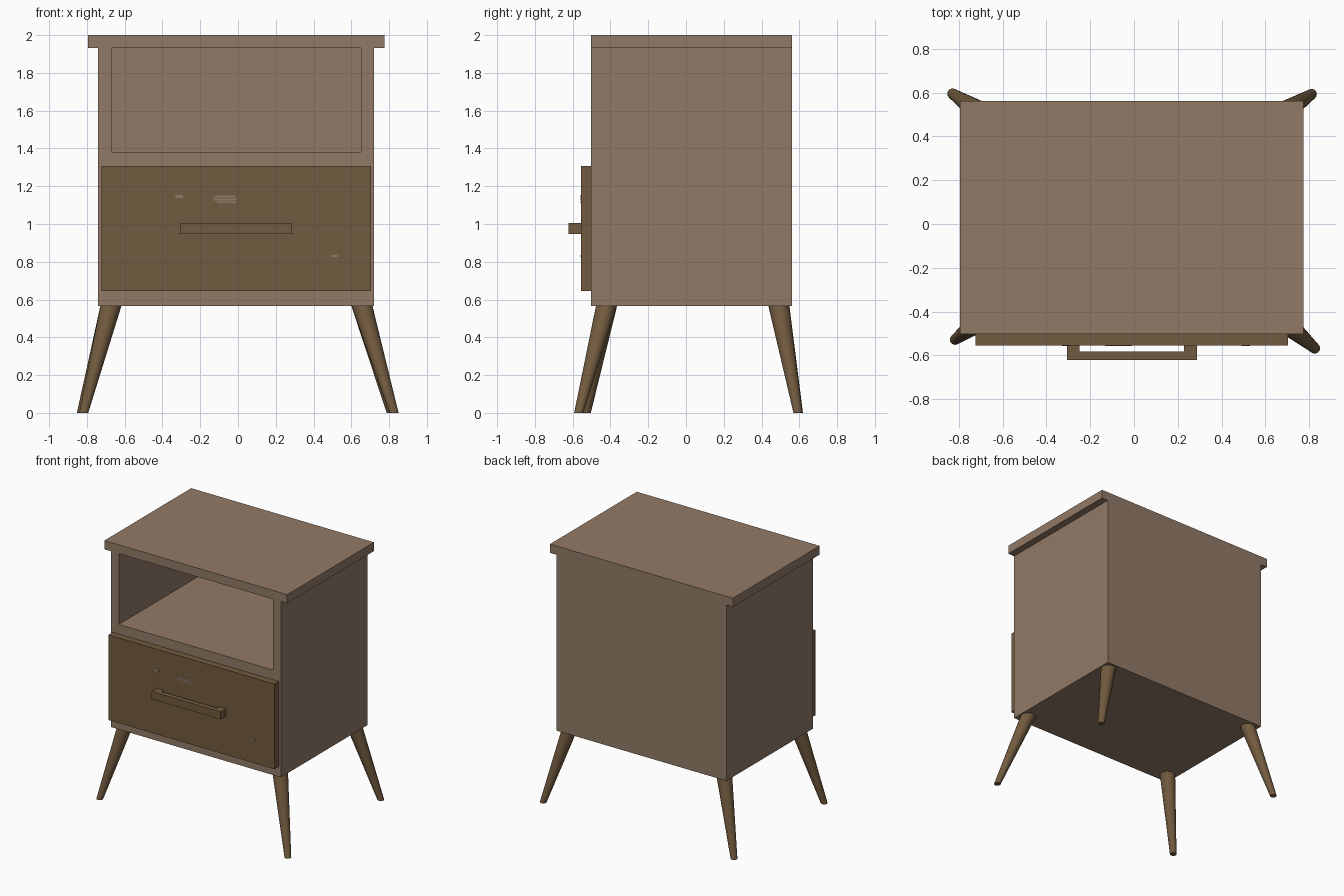
import bpy, bmesh, math

if "Cube" in bpy.data.objects:
    bpy.data.objects.remove(bpy.data.objects["Cube"])

CX = -0.01                       # centre line of the cabinet
FRONT, BACK = -0.503, 0.561      # depth of the cabinet


def material(name, rgb):
    m = bpy.data.materials.new(name)
    m.diffuse_color = (*rgb, 1.0)
    m.use_nodes = True
    m.node_tree.nodes["Principled BSDF"].inputs["Base Color"].default_value = m.diffuse_color
    return m


light_wood = material("light wood", (0.288, 0.195, 0.136))
dark_wood = material("dark wood", (0.171, 0.105, 0.050))


def finish(name, bm, mat):
    bmesh.ops.recalc_face_normals(bm, faces=bm.faces[:])
    me = bpy.data.meshes.new(name)
    bm.to_mesh(me)
    bm.free()
    me.materials.append(mat)
    ob = bpy.data.objects.new(name, me)
    bpy.context.collection.objects.link(ob)
    return ob


def box(name, x, y, z, mat):
    """Box from (min, max) ranges."""
    bm = bmesh.new()
    bmesh.ops.create_cube(bm, size=1)
    for v in bm.verts:
        v.co = [r[0] if c < 0 else r[1] for c, r in zip(v.co, (x, y, z))]
    return finish(name, bm, mat)


def span(half, centre=CX):
    return (centre - half, centre + half)


# cabinet body with an open shelf cut into the front
body = box("cabinet_body", span(0.73), (FRONT, BACK), (0.567, 1.932), light_wood)
cutter = box("shelf_cutter", span(0.661), (FRONT - 0.2, 0.50), (1.382, 2.1), light_wood)
cutter.hide_render = True
cutter.hide_viewport = True
cutter.display_type = 'WIRE'
cut = body.modifiers.new("shelf opening", 'BOOLEAN')
cut.operation = 'DIFFERENCE'
cut.solver = 'EXACT'
cut.object = cutter

# overhanging top board
box("top_board", span(0.785), (FRONT, BACK), (1.932, 2.0), light_wood)

# drawer front
DRAWER = -0.556
box("drawer_front", span(0.713), (DRAWER, FRONT), (0.646, 1.307), dark_wood)

# pale wood flecks on the drawer, as thin plates
for i, (x, z, w, h) in enumerate([(-0.07, 1.145, 0.055, 0.006), (-0.07, 1.13, 0.062, 0.006),
                                  (-0.06, 1.115, 0.05, 0.005), (-0.31, 1.145, 0.02, 0.008),
                                  (0.51, 0.83, 0.02, 0.006)]):
    box(f"wood_fleck_{i + 1}", span(w, x), (DRAWER - 0.002, DRAWER), span(h, z), light_wood)

# handle: a U-shaped bracket extruded upward
outline = [(-0.297, DRAWER), (-0.297, -0.622), (0.297, -0.622), (0.297, DRAWER),
           (0.239, DRAWER), (0.239, -0.583), (-0.239, -0.583), (-0.239, DRAWER)]
bm = bmesh.new()
face = bm.faces.new([bm.verts.new((CX + x, y, 0.946)) for x, y in outline])
ext = bmesh.ops.extrude_face_region(bm, geom=[face])
for g in ext["geom"]:
    if isinstance(g, bmesh.types.BMVert):
        g.co.z = 1.005
finish("drawer_handle", bm, dark_wood)

# splayed tapered legs: (top centre, foot centre)
legs = {
    "front_left_leg": ((-0.672, -0.42), (-0.817, -0.528)),
    "front_right_leg": ((0.655, -0.42), (0.826, -0.568)),
    "back_left_leg": ((-0.672, 0.491), (-0.829, 0.595)),
    "back_right_leg": ((0.655, 0.491), (0.811, 0.593)),
}
for name, (top, foot) in legs.items():
    bm = bmesh.new()
    bmesh.ops.create_cone(bm, cap_ends=True, segments=24, radius1=0.024, radius2=0.056, depth=1)
    for v in bm.verts:
        c, z = (top, 0.57) if v.co.z > 0 else (foot, 0.0)
        v.co = (v.co.x + c[0], v.co.y + c[1], z)
    leg = finish(name, bm, dark_wood)
    bpy.ops.object.select_all(action='DESELECT')
    leg.select_set(True)
    bpy.context.view_layer.objects.active = leg
    bpy.ops.object.shade_smooth_by_angle(angle=math.radians(40))
